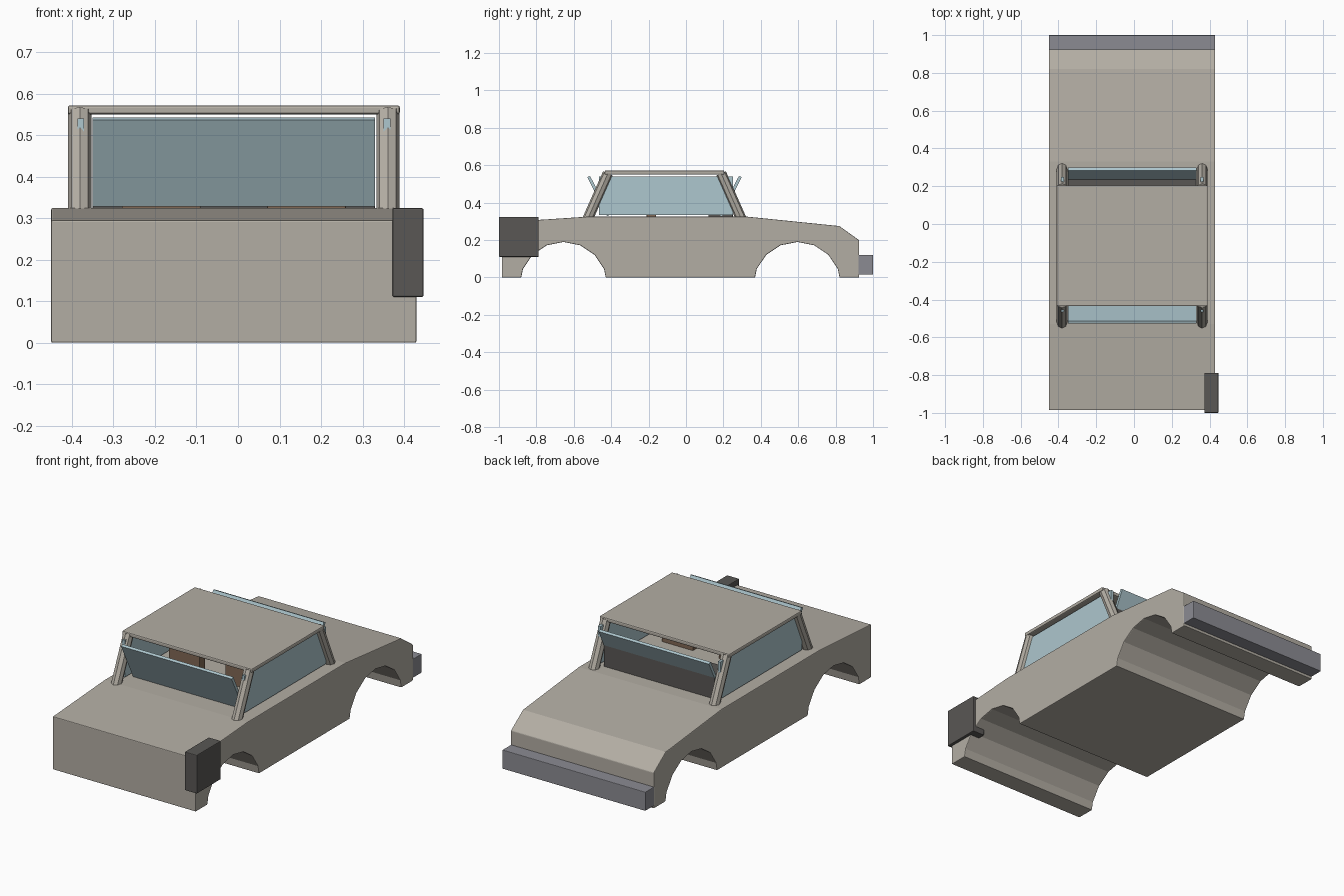
import bpy, bmesh, math
from mathutils import Vector

if "Cube" in bpy.data.objects:
    bpy.data.objects.remove(bpy.data.objects["Cube"])

def material(name, rgb):
    m = bpy.data.materials.new(name)
    m.diffuse_color = (*rgb, 1)
    m.use_nodes = True
    m.node_tree.nodes["Principled BSDF"].inputs["Base Color"].default_value = m.diffuse_color
    return m

PAINT = material("beige_paint", (0.45, 0.42, 0.37))
GLASS = material("blue_glass", (0.42, 0.57, 0.62))
BROWN = material("brown_seat", (0.22, 0.14, 0.09))
DARK = material("dark_plastic", (0.1, 0.095, 0.09))
STEEL = material("steel", (0.26, 0.26, 0.29))
CX, CY = -0.01, -0.115          # middle of the car and of the cabin

def finish(name, bm, mat, bevel):
    bmesh.ops.recalc_face_normals(bm, faces=bm.faces)
    me = bpy.data.meshes.new(name)
    bm.to_mesh(me)
    bm.free()
    me.materials.append(mat)
    ob = bpy.data.objects.new(name, me)
    bpy.context.collection.objects.link(ob)
    if bevel:
        b = ob.modifiers.new("bevel", 'BEVEL')
        b.width, b.segments, b.limit_method = bevel, 2, 'ANGLE'
        b.angle_limit = math.radians(50)
    return ob

def box(name, lo, hi, mat, bevel=0.003):
    lo, hi = Vector(lo), Vector(hi)
    bm = bmesh.new()
    bmesh.ops.create_cube(bm, size=1)
    for v in bm.verts:
        v.co = (lo + hi) / 2 + v.co * (hi - lo)
    return finish(name, bm, mat, bevel)

def extrude_x(name, profile, x0, x1, mat, bevel=0):
    bm = bmesh.new()
    f = bm.faces.new([bm.verts.new((x0, y, z)) for y, z in profile])
    new = bmesh.ops.extrude_face_region(bm, geom=[f])["geom"]
    bmesh.ops.translate(bm, vec=(x1 - x0, 0, 0),
                        verts=[v for v in new if isinstance(v, bmesh.types.BMVert)])
    return finish(name, bm, mat, bevel)

def arch(yc):
    # wheel arch, from rear to front, open at the ground
    pts = [(yc + 0.235 * math.sin(math.radians(a)), 0.235 * math.cos(math.radians(a)) - 0.045)
           for a in (67.5, 45, 22.5, 0, -22.5, -45, -67.5)]
    return [(yc + 0.226, 0)] + pts + [(yc - 0.226, 0)]

# body shell with both wheel arches
profile = [(-0.985, 0), (-0.985, 0.295), (-0.53, 0.325), (0.33, 0.325),
           (0.82, 0.275), (0.925, 0.2), (0.925, 0)] + arch(0.595) + arch(-0.655)
extrude_x("body", profile, -0.45, 0.43, PAINT, 0.004)

# roof
box("roof", (-0.41, -0.435, 0.55), (0.39, 0.205, 0.572), PAINT, 0.006)

# pillars, tilted windows at both ends, side windows
for end, s in (("front", -1), ("rear", 1)):
    for side, x in (("left", CX - 0.371), ("right", CX + 0.371)):
        a = Vector((x, CY + s * 0.412, 0.31))
        b = Vector((x, CY + s * 0.303, 0.556))
        d = b - a
        bm = bmesh.new()
        bmesh.ops.create_cone(bm, cap_ends=True, segments=8, radius1=0.028,
                              radius2=0.028, depth=d.length)
        bmesh.ops.rotate(bm, verts=bm.verts, cent=(0, 0, 0),
                         matrix=Vector((0, 0, 1)).rotation_difference(d).to_matrix())
        bmesh.ops.translate(bm, verts=bm.verts, vec=(a + b) / 2)
        finish(f"{end}_{side}_pillar", bm, PAINT, 0)
    slab = [(CY + s * y, z) for y, z in
            ((0.292, 0.335), (0.307, 0.328), (0.413, 0.537), (0.398, 0.543))]
    extrude_x(f"{end}_window", slab, -0.35, 0.33, GLASS)

for side, x in (("left", CX - 0.369), ("right", CX + 0.369)):
    box(f"{side}_window", (x - 0.008, -0.465, 0.335), (x + 0.008, 0.25, 0.54), GLASS, 0)

# seats
for side, x in (("left", -0.185), ("right", 0.165)):
    box(f"{side}_front_seat", (x - 0.095, -0.21, 0.3), (x + 0.095, -0.16, 0.46), BROWN)
box("rear_seat", (-0.35, 0.12, 0.3), (0.33, 0.25, 0.45), DARK)

# corner box at the front and rear bumper
box("corner_box", (0.372, -1.0, 0.11), (0.447, -0.788, 0.324), DARK, 0.004)
box("rear_bumper", (-0.45, 0.92, 0.015), (0.43, 1.0, 0.12), STEEL)
